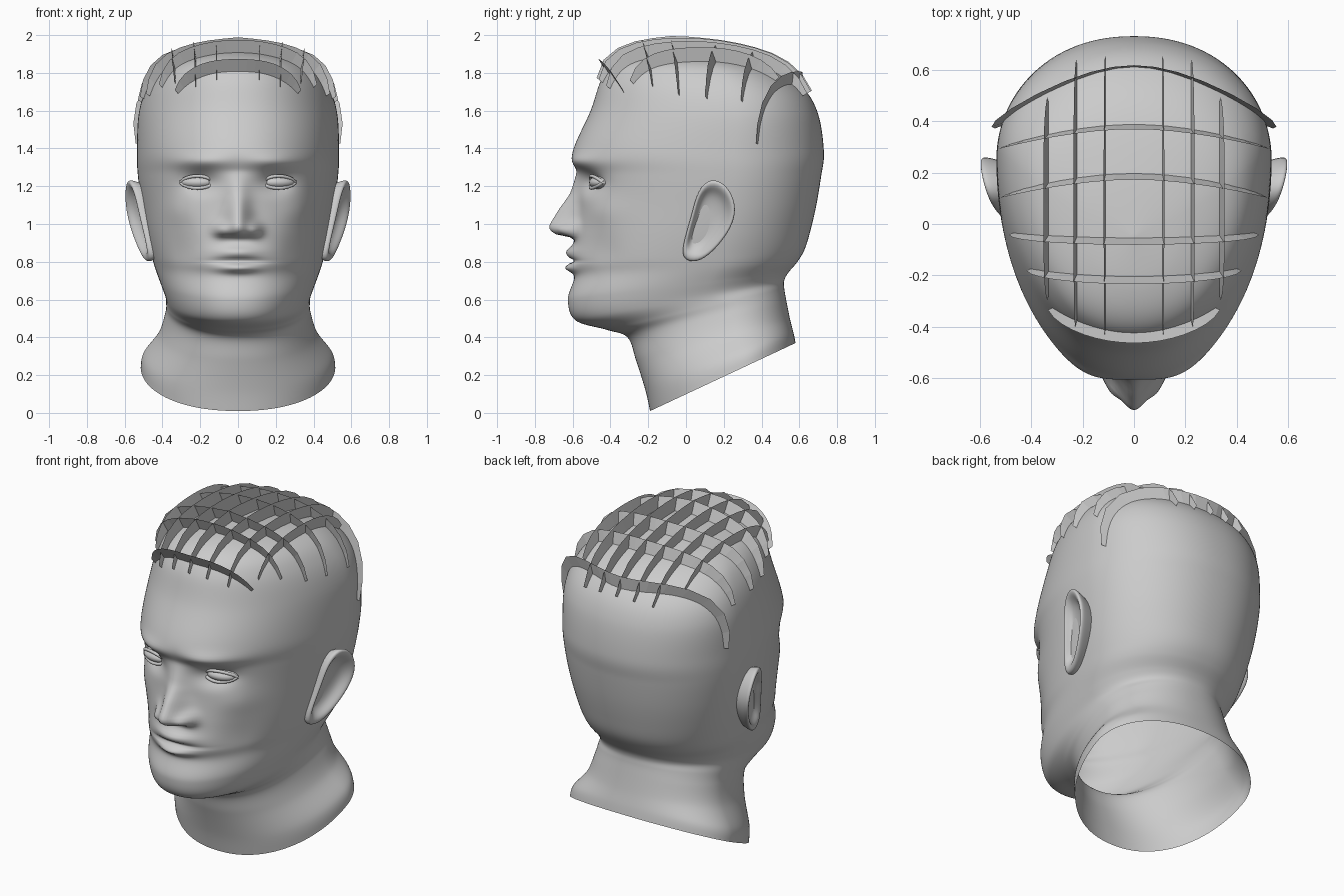
import bpy
import bmesh
from math import sin, cos, pi, exp, radians
from mathutils import Vector
from mathutils.bvhtree import BVHTree

cube = bpy.data.objects.get("Cube")
if cube:
    bpy.data.objects.remove(cube)

clay = bpy.data.materials.new("grey_clay")
clay.use_nodes = True
clay.diffuse_color = (0.6, 0.6, 0.6, 1)
clay.node_tree.nodes["Principled BSDF"].inputs["Base Color"].default_value = (0.6, 0.6, 0.6, 1)


def make_object(name, verts, faces, smooth=True):
    bm = bmesh.new()
    points = [bm.verts.new(v) for v in verts]
    for face in faces:
        bm.faces.new([points[i] for i in face])
    bmesh.ops.remove_doubles(bm, verts=bm.verts, dist=0.0001)
    bmesh.ops.recalc_face_normals(bm, faces=bm.faces)
    for face in bm.faces:
        face.smooth = smooth
    mesh = bpy.data.meshes.new(name)
    bm.to_mesh(mesh)
    bm.free()
    mesh.materials.append(clay)
    obj = bpy.data.objects.new(name, mesh)
    bpy.context.collection.objects.link(obj)
    return obj


def grid_faces(rows, cols, closed):
    span = cols if closed else cols - 1
    return [(r * cols + c, r * cols + (c + 1) % cols,
             (r + 1) * cols + (c + 1) % cols, (r + 1) * cols + c)
            for r in range(rows - 1) for c in range(span)]


def spline(table, step):
    """Smooth interpolation through the rows of a table."""
    last = len(table) - 1
    result = []
    for k in range(last * step + 1):
        i = min(k // step, last - 1)
        t = k / step - i
        near = [table[max(0, min(last, j))] for j in range(i - 1, i + 3)]
        result.append([b + 0.5 * t * (c - a + t * (2*a - 5*b + 4*c - d + t * (3 * (b - c) + d - a)))
                       for a, b, c, d in zip(*near)])
    return result


def ramp(x, knots):
    """Piecewise linear lookup, knots in rising order."""
    for (a, fa), (b, fb) in zip(knots, knots[1:]):
        if a <= x <= b:
            return fa + (fb - fa) * (x - a) / (b - a)
    return 0


# Head and neck: tilted rings (front z, front y, back z, back y, half width)
RINGS = [
    (1.92, -.05, 1.92, -.05, 0),
    (1.9, -.25, 1.89, .22, .21),
    (1.85, -.38, 1.83, .46, .38),
    (1.76, -.45, 1.72, .62, .475),
    (1.6, -.505, 1.58, .7, .525),
    (1.38, -.6, 1.38, .73, .535),
    (1.26, -.575, 1.25, .715, .53),
    (1.1, -.57, 1.1, .69, .51),
    (.93, -.59, .97, .66, .485),
    (.8, -.605, .87, .63, .46),
    (.72, -.59, .8, .59, .44),
    (.6, -.625, .74, .54, .41),
    (.49, -.585, .7, .52, .385),
    (.44, -.42, .66, .52, .38),
    (.4, -.31, .6, .53, .385),
    (.28, -.265, .5, .55, .42),
    (.12, -.215, .42, .57, .5),
    (.01, -.19, .37, .58, .515),
]
NOSE = [(.925, 0), (.945, .1), (.97, .14), (1, .14), (1.08, .1), (1.16, .045), (1.28, 0)]
# Soft face forms: x, z, x spread, z spread, height
FORMS = [
    (.2, 1.22, .09, .055, -.055),   # eye socket
    (.2, 1.33, .13, .04, .025),     # brow
    (.09, .97, .04, .035, .055),    # nostril wing
    (.32, 1.07, .1, .08, .02),      # cheekbone
    (.3, .84, .08, .1, -.018),      # cheek hollow
    (0, .85, .11, .03, .035),       # upper lip
    (0, .765, .1, .025, .04),       # lower lip
    (0, .805, .13, .009, -.025),    # mouth line
]


def face_relief(x, z):
    nose = ramp(z, NOSE) * exp(-(x / (.06 + .1 * max(0, 1.1 - z))) ** 2)
    return nose + sum(h * exp(-((abs(x) - cx) / sx) ** 2 - ((z - cz) / sz) ** 2)
                      for cx, cz, sx, sz, h in FORMS)


COLS = 160
rows = spline(RINGS, 10)
skin = []
for zf, yf, zb, yb, width in rows:
    middle = yf + .64 * (yb - yf)
    for c in range(COLS):
        u = 2 * pi * c / COLS - pi
        a = u - .45 * sin(u)          # columns gather at the face
        s, k = sin(a), cos(a)
        x = width * s * abs(s) ** -.08 if abs(s) > 1e-6 else 0
        y = middle - k * ((middle - yf) if k > 0 else (yb - middle))
        z = zf + (zb - zf) * (y - yf) / max(yb - yf, .001)
        front = max(0, min(1, -(y + .1) / .3))
        skin.append(Vector((x, y - front * face_relief(x, z), z)))
head_faces = grid_faces(len(rows), COLS, True)
make_object("head_and_neck", skin, head_faces)
scalp = BVHTree.FromPolygons(skin, head_faces)

# Eyes with upper and lower lids
for side, label in ((1, "left"), (-1, "right")):
    bpy.ops.mesh.primitive_uv_sphere_add(segments=32, ring_count=16, location=(side * .215, -.455, 1.22))
    eye = bpy.context.object
    eye.name = label + "_eye"
    eye.scale = (.088, .055, .036)
    eye.rotation_euler.z = side * .25
    eye.data.materials.append(clay)
    bpy.ops.object.shade_smooth()
    for lid, rise in (("upper", .034), ("lower", -.03)):
        curve = bpy.data.curves.new(label + "_lid", "CURVE")
        curve.dimensions = "3D"
        curve.bevel_depth = .009
        line = curve.splines.new("POLY")
        line.points.add(12)
        for i, p in enumerate(line.points):
            t = i / 6 - 1
            arch = (1 - t * t) ** .7
            p.co = (side * (.215 + .09 * t), -.465 + .025 * t - .035 * arch, 1.22 + rise * arch, 1)
        line.use_smooth = True
        curve.materials.append(clay)
        obj = bpy.data.objects.new(label + "_" + lid + "_eyelid", curve)
        bpy.context.collection.objects.link(obj)

# Ears: outline rings stepping from the skull over the rim into the bowl
EAR = [(-.03, .81), (-.01, .92), (.03, 1.05), (.06, 1.18), (.13, 1.25), (.22, 1.21),
       (.27, 1.1), (.25, 1), (.2, .92), (.14, .85), (.06, .79)]
STEPS = [(.75, -.13), (.97, -.04), (1.02, 0), (.84, .005), (.66, -.04), (.3, -.05), (0, -.05)]
for side, label in ((1, "left"), (-1, "right")):
    verts = []
    for scale, out in STEPS:
        for y, z in EAR:
            y, z = .12 + scale * (y - .12), 1.03 + scale * (z - 1.03)
            verts.append((side * (.47 + .15 * (z - .82) + .3 * (y + .02) + out), y, z))
    ear = make_object(label + "_ear", verts, grid_faces(len(STEPS), len(EAR), True))
    ear.modifiers.new("soften", "SUBSURF").levels = 2
    ear.modifiers["soften"].render_levels = 2


# Hair: thin upright strips standing on the scalp
def hair_strip(name, origin, directions, lean, height):
    verts = []
    count = len(directions) - 1
    for i, direction in enumerate(directions):
        direction = direction.normalized()
        hit = scalp.ray_cast(origin, direction)[0]
        taper = 1 - .65 * abs(2 * i / count - 1) ** 4
        up = (direction + lean).normalized()
        verts += [hit - .01 * direction, hit + height * taper * up]
    make_object(name, verts, grid_faces(count + 1, 2, False), False)


# Side-to-side strips: y, backward sweep of the ends, lean, half angle
CROSS = [(-.42, .45, -.7, 43), (-.2, .1, -.5, 47), (-.05, .05, -.45, 55),
         (.2, -.2, -.4, 58), (.39, -.2, -.3, 60), (.61, -.45, .1, 82)]
for n, (y, sweep, lean, half) in enumerate(CROSS):
    angles = [radians(half) * (i / 8 - 1) for i in range(17)]
    hair_strip("cross_hair_strip_%d" % n, Vector((0, y, 1.35)),
               [Vector((sin(a), sweep * sin(a) ** 2, cos(a))) for a in angles],
               Vector((0, lean, 0)), .075)

# Front-to-back strips
for n in range(-3, 4):
    x = .11 * n
    start, end = (-40, 46) if abs(n) == 3 else (-51, 60)
    angles = [radians(start + (end - start) * i / 14) for i in range(15)]
    hair_strip("long_hair_strip_%d" % (n + 3), Vector((x, .05, 1.35)),
               [Vector((0, sin(a), cos(a))) for a in angles],
               Vector((x * .9, 0, 0)), .078)
